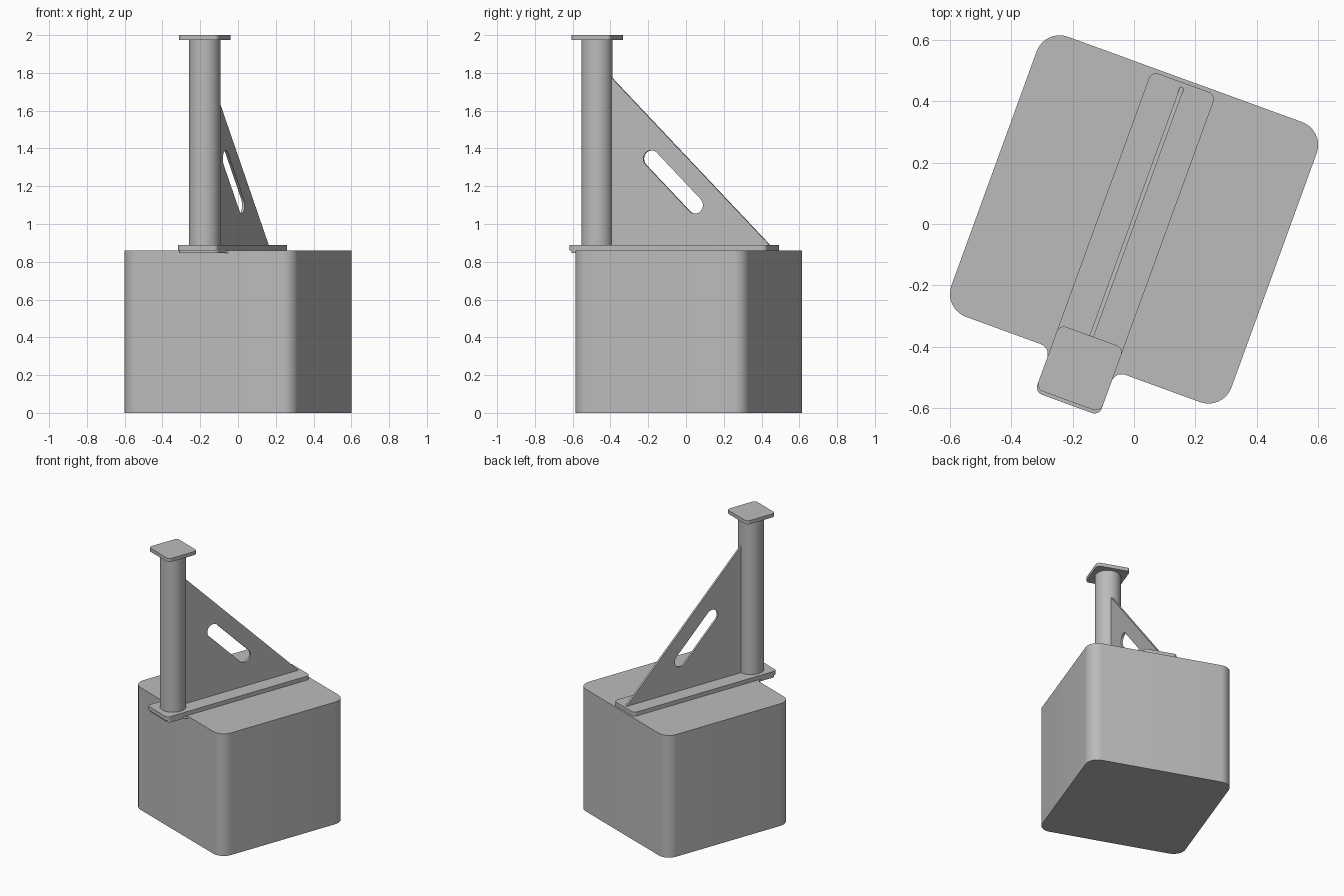
import bpy, bmesh
from math import cos, sin, pi, radians
from mathutils import Matrix

if "Cube" in bpy.data.objects:
    bpy.data.objects.remove(bpy.data.objects["Cube"])

grey = bpy.data.materials.new("plain_grey")
grey.use_nodes = True
colour = (0.5, 0.5, 0.5, 1)
grey.diffuse_color = colour
grey.node_tree.nodes["Principled BSDF"].inputs["Base Color"].default_value = colour

# The whole assembly is turned about the vertical axis
TURN = Matrix.Rotation(radians(-20), 4, "Z") @ Matrix.Translation((-0.005, 0, 0))
# Stands a flat profile upright: its x runs along the plate, its y goes up
UPRIGHT = Matrix(((0, 0, 1, 0), (1, 0, 0, 0), (0, 1, 0, 0), (0, 0, 0, 1)))


def arc(cx, cy, r, start, end, steps=10):
    angles = [radians(start + (end - start) * i / steps) for i in range(steps + 1)]
    return [(cx + r * cos(a), cy + r * sin(a)) for a in angles]


def rounded_rect(x0, x1, y0, y1, r):
    return (arc(x1 - r, y1 - r, r, 0, 90) + arc(x0 + r, y1 - r, r, 90, 180)
            + arc(x0 + r, y0 + r, r, 180, 270) + arc(x1 - r, y0 + r, r, 270, 360))


def solid(name, loops, low, high, pose=Matrix()):
    """Fill the outline (first loop) less its holes, and extrude from low to high."""
    bm = bmesh.new()
    edges = []
    for loop in loops:
        verts = [bm.verts.new((x, y, low)) for x, y in loop]
        edges += [bm.edges.new((v, verts[i - 1])) for i, v in enumerate(verts)]
    bmesh.ops.triangle_fill(bm, edges=edges, use_beauty=True)
    made = bmesh.ops.extrude_face_region(bm, geom=bm.faces[:])["geom"]
    top = [v for v in made if isinstance(v, bmesh.types.BMVert)]
    bmesh.ops.translate(bm, verts=top, vec=(0, 0, high - low))
    bmesh.ops.recalc_face_normals(bm, faces=bm.faces[:])
    mesh = bpy.data.meshes.new(name)
    bm.to_mesh(mesh)
    bm.free()
    mesh.materials.append(grey)
    obj = bpy.data.objects.new(name, mesh)
    bpy.context.collection.objects.link(obj)
    obj.matrix_world = TURN @ pose
    bpy.ops.object.select_all(action="DESELECT")
    obj.select_set(True)
    bpy.context.view_layer.objects.active = obj
    bpy.ops.object.shade_smooth_by_angle(angle=radians(30))
    return obj


BOX_TOP, PLATE_TOP, CAP_BASE = 0.86, 0.888, 1.975
HALF, MID, FRONT = 0.486, 0.014, -0.472
WIDE, POST_Y = 0.112, -0.503

# Base block with rounded upright edges
solid("base_block", [rounded_rect(-HALF, HALF, FRONT, MID + HALF, 0.08)], 0, BOX_TOP)

# Thin tab under the overhang, flaring into the block
flare, tab_end, r = 0.035, -0.615, 0.025
tab = (arc(WIDE + flare, FRONT - flare, flare, 90, 180)
       + arc(WIDE - r, tab_end + r, r, 0, -90)
       + arc(-WIDE + r, tab_end + r, r, 270, 180)
       + arc(-WIDE - flare, FRONT - flare, flare, 0, 90))
solid("support_tab", [tab], BOX_TOP - 0.014, BOX_TOP)

# Mounting plate, post and cap
solid("mounting_plate", [rounded_rect(-WIDE, WIDE, -0.626, 0.488, 0.025)], BOX_TOP, PLATE_TOP)
solid("post", [arc(0, POST_Y, 0.083, 0, 360, 64)[:-1]], PLATE_TOP, CAP_BASE)
solid("cap", [rounded_rect(-WIDE, WIDE, POST_Y - WIDE, POST_Y + WIDE, 0.025)], CAP_BASE, 2.0)

# Triangular gusset with a slanted slot
triangle = [(-0.43, PLATE_TOP), (0.471, PLATE_TOP), (-0.43, 1.785)]
slot = arc(-0.195, 1.345, 0.045, 45, 225, 16) + arc(0.051, 1.1, 0.045, 225, 405, 16)
solid("gusset", [triangle, slot], -0.007, 0.007, UPRIGHT)
